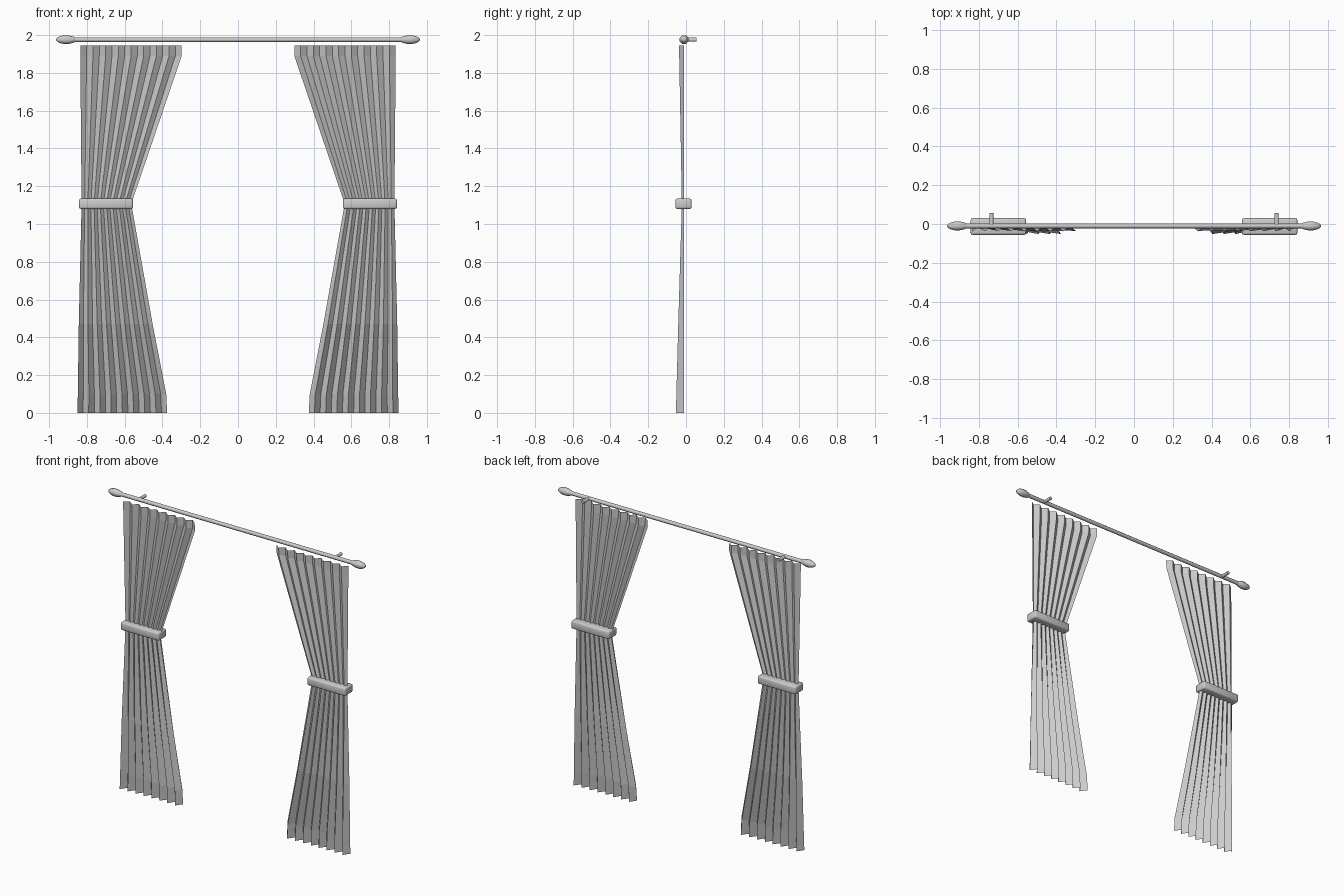
import bpy, bmesh, math
from mathutils import Matrix

if "Cube" in bpy.data.objects:
    bpy.data.objects.remove(bpy.data.objects["Cube"], do_unlink=True)

grey = bpy.data.materials.new("light_grey")
grey.use_nodes = True
colour = (0.6, 0.6, 0.6, 1)
grey.diffuse_color = colour
grey.node_tree.nodes["Principled BSDF"].inputs["Base Color"].default_value = colour

ROD_Y, ROD_Z = -0.01, 1.976


def finish(name, bm, smooth=None):
    mesh = bpy.data.meshes.new(name)
    bm.to_mesh(mesh)
    bm.free()
    mesh.materials.append(grey)
    obj = bpy.data.objects.new(name, mesh)
    bpy.context.collection.objects.link(obj)
    if smooth:
        bpy.ops.object.select_all(action='DESELECT')
        obj.select_set(True)
        bpy.context.view_layer.objects.active = obj
        bpy.ops.object.shade_smooth_by_angle(angle=math.radians(smooth))
    return obj


def lathe_x(name, profile, y, z, sides=8):
    """Turned part about an x axis; profile is (x, radius)."""
    bm = bmesh.new()
    rings = []
    for x, r in profile:
        rings.append([bm.verts.new((x, y + r * math.cos(a), z + r * math.sin(a)))
                      for a in (2 * math.pi * (i + 0.5) / sides for i in range(sides))])
    for a, b in zip(rings, rings[1:]):
        for i in range(sides):
            j = (i + 1) % sides
            bm.faces.new((a[i], a[j], b[j], b[i]))
    bm.faces.new(rings[0])
    bm.faces.new(rings[-1])
    bmesh.ops.recalc_face_normals(bm, faces=bm.faces)
    return finish(name, bm, 50)


# Curtain rows: height, outer edge, inner edge, front of the pleats
ROWS = [(0, 0.85, 0.375, -0.053), (0.1, 0.848, 0.38, -0.051),
        (0.47, 0.843, 0.452, -0.041), (1.107, 0.828, 0.565, -0.022),
        (1.89, 0.835, 0.298, -0.036), (1.945, 0.835, 0.298, -0.038)]
PLEATS = 16
BACK = -0.011


def curtain(name, side):
    """Single pleated sheet gathered at the tieback."""
    bm = bmesh.new()
    grid = []
    for z, outer, inner, front in ROWS:
        row = []
        for i in range(PLEATS + 1):
            x = side * (outer + (inner - outer) * i / PLEATS)
            forward = (i % 2 == 0) == (side < 0)
            row.append(bm.verts.new((x, front if forward else BACK, z)))
        grid.append(row)
    for a, b in zip(grid, grid[1:]):
        for i in range(PLEATS):
            quad = (a[i], a[i + 1], b[i + 1], b[i])
            bm.faces.new(quad if side < 0 else quad[::-1])
    return finish(name, bm)


def tieback(name, side):
    bm = bmesh.new()
    bmesh.ops.create_cube(bm, size=1)
    bmesh.ops.scale(bm, vec=(0.286, 0.086, 0.055), verts=bm.verts)
    bmesh.ops.bevel(bm, geom=bm.edges[:], offset=0.01, segments=2,
                    profile=0.5, affect='EDGES')
    bmesh.ops.translate(bm, vec=(side * 0.699, -0.013, 1.107), verts=bm.verts)
    return finish(name, bm, 50)


def bracket(name, side):
    bm = bmesh.new()
    length = 0.056 - ROD_Y
    place = (Matrix.Translation((side * 0.735, ROD_Y + length / 2, ROD_Z))
             @ Matrix.Rotation(math.pi / 2, 4, 'X'))
    bmesh.ops.create_cone(bm, cap_ends=True, segments=12, radius1=0.011,
                          radius2=0.011, depth=length, matrix=place)
    return finish(name, bm, 50)


# Rod across the top
lathe_x("curtain_rod", [(-0.87, 0.013), (0.87, 0.013)], ROD_Y, ROD_Z)

# Matching parts on both sides
FINIAL = [(0.855, 0.009), (0.872, 0.018), (0.895, 0.024), (0.922, 0.025),
          (0.945, 0.019), (0.958, 0.011), (0.963, 0.004)]
for label, side in (("right", -1), ("left", 1)):
    curtain(label + "_curtain", side)
    tieback(label + "_tieback", side)
    bracket(label + "_wall_bracket", side)
    lathe_x(label + "_finial", [(side * x, r) for x, r in FINIAL], ROD_Y, ROD_Z)
